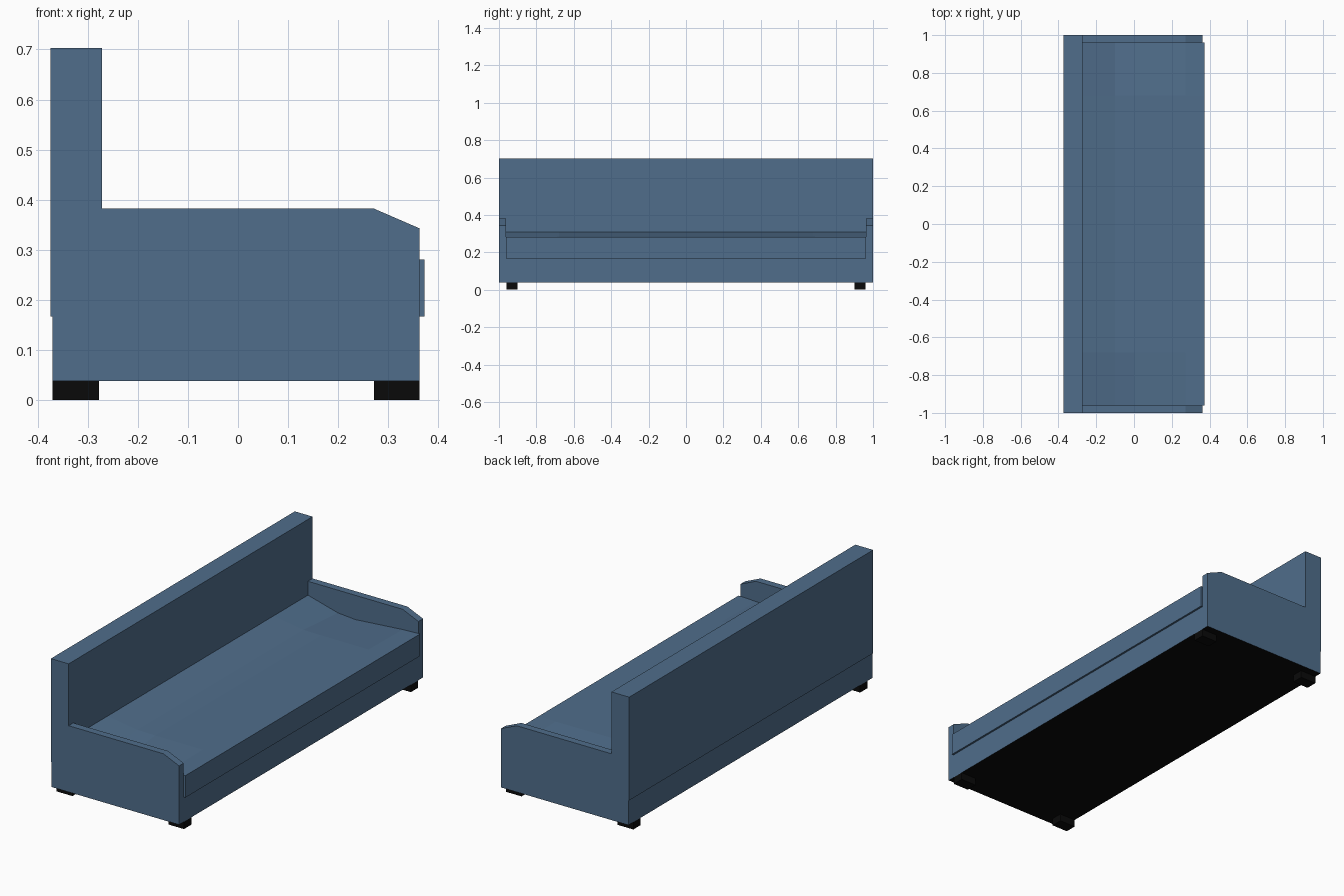
import bpy

if "Cube" in bpy.data.objects:
    bpy.data.objects.remove(bpy.data.objects["Cube"])


def material(name, color):
    m = bpy.data.materials.new(name)
    m.diffuse_color = (*color, 1)
    m.use_nodes = True
    m.node_tree.nodes["Principled BSDF"].inputs["Base Color"].default_value = m.diffuse_color
    return m


BLUE = material("blue fabric", (0.08, 0.155, 0.26))
BLACK = material("black", (0.003, 0.003, 0.003))


def make(name, verts, faces, mats):
    me = bpy.data.meshes.new(name)
    me.from_pydata(verts, [], faces)
    for m in mats:
        me.materials.append(m)
    ob = bpy.data.objects.new(name, me)
    bpy.context.collection.objects.link(ob)
    return ob


def prism(name, profile, y0, y1, mat):
    """Extrude an (x, z) profile, listed counter-clockwise seen from -y, along y."""
    n = len(profile)
    verts = [(x, y, z) for y in (y0, y1) for x, z in profile]
    faces = [tuple(range(n)), tuple(range(2 * n - 1, n - 1, -1))]
    for i in range(n):
        j = (i + 1) % n
        faces.append((j, i, i + n, j + n))
    return make(name, verts, faces, [mat])


def box(name, x0, x1, y0, y1, z0, z1, mat):
    return prism(name, [(x0, z0), (x1, z0), (x1, z1), (x0, z1)], y0, y1, mat)


# base with a black underside
base = box("base", -0.37, 0.362, -1, 1, 0.038, 0.167, BLUE)
base.data.materials.append(BLACK)
for p in base.data.polygons:
    if p.normal.z < -0.5:
        p.material_index = 1

# backrest
box("backrest", -0.374, -0.272, -1, 1, 0.167, 0.703, BLUE)

# low side arms with a sloped front corner
arm = [(-0.272, 0.167), (0.362, 0.167), (0.362, 0.343), (0.272, 0.382), (-0.272, 0.382)]
for side, y0, y1 in (("left", -1, -0.962), ("right", 0.962, 1)):
    prism(side + "_arm", arm, y0, y1, BLUE)

# seat cushion: raised at the back, sagging beside the arms
xs = [-0.272, -0.1, 0.0, 0.272, 0.372]
z_end = [0.31, 0.264, 0.256, 0.277, 0.281]
z_mid = [0.31, 0.284, 0.282, 0.281, 0.281]
verts, n = [], len(xs) + 2
for y, zs in ((-0.962, z_end), (-0.68, z_mid), (0.68, z_mid), (0.962, z_end)):
    verts += [(x, y, z) for x, z in zip(xs, zs)]
    verts += [(0.372, y, 0.167), (-0.272, y, 0.167)]
faces = [tuple(range(n - 1, -1, -1)), tuple(range(3 * n, 4 * n))]
for r in range(3):
    for i in range(n):
        a, b = r * n + i, r * n + (i + 1) % n
        faces.append((a, b, b + n, a + n))
make("seat", verts, faces, [BLUE])

# feet
for end, x0, x1 in (("rear", -0.37, -0.278), ("front", 0.272, 0.362)):
    for side, y0, y1 in (("left", -0.96, -0.9), ("right", 0.9, 0.96)):
        box(f"{end}_{side}_foot", x0, x1, y0, y1, 0, 0.038, BLACK)
